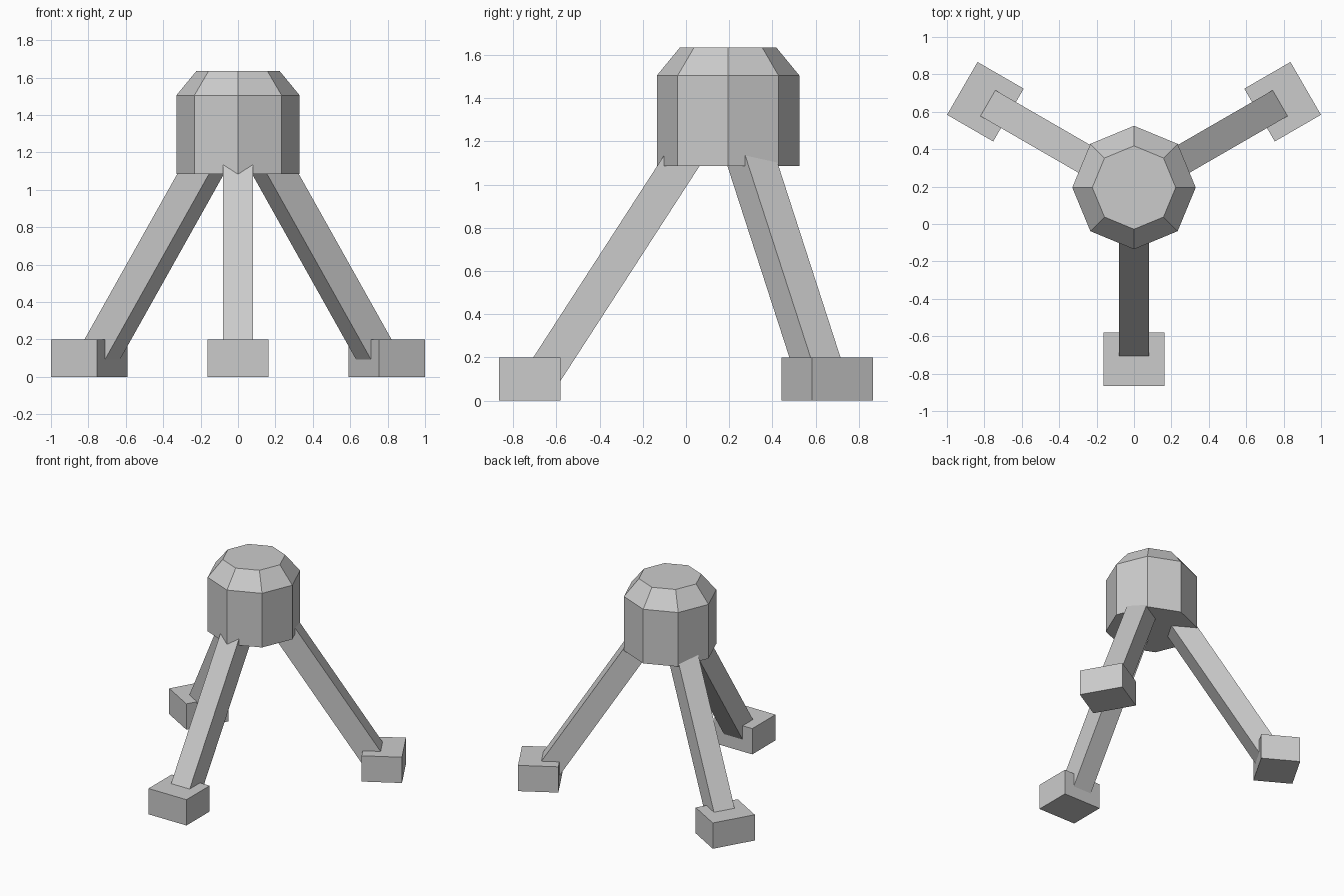
import bpy, bmesh, math
from mathutils import Matrix, Vector

if "Cube" in bpy.data.objects:
    bpy.data.objects.remove(bpy.data.objects["Cube"])

CENTRE = Vector((0, 0.195, 0))


def finish(name, bm, angle=0.0):
    bm.transform(Matrix.Translation(CENTRE) @ Matrix.Rotation(angle, 4, 'Z'))
    bmesh.ops.recalc_face_normals(bm, faces=bm.faces)
    mesh = bpy.data.meshes.new(name)
    bm.to_mesh(mesh)
    bm.free()
    obj = bpy.data.objects.new(name, mesh)
    bpy.context.collection.objects.link(obj)
    return obj


def prism(name, profile, half_width, angle):
    """Extrude a (distance from centre, z) profile sideways, facing the front."""
    bm = bmesh.new()
    sides = [[bm.verts.new((x, -r, z)) for r, z in profile]
             for x in (-half_width, half_width)]
    for ring in sides:
        bm.faces.new(ring)
    n = len(profile)
    for i in range(n):
        j = (i + 1) % n
        bm.faces.new((sides[0][i], sides[0][j], sides[1][j], sides[1][i]))
    return finish(name, bm, angle)


# Octagonal head with chamfered top
bm = bmesh.new()
rings = []
for radius, z in ((0.33, 1.085), (0.33, 1.505), (0.223, 1.635)):
    rings.append([bm.verts.new((radius * math.cos(i * math.pi / 4),
                                radius * math.sin(i * math.pi / 4), z))
                  for i in range(8)])
bm.faces.new(rings[0])
bm.faces.new(rings[-1])
for low, high in zip(rings, rings[1:]):
    for i in range(8):
        j = (i + 1) % 8
        bm.faces.new((low[i], low[j], high[j], high[i]))
finish("head", bm)

# Three splayed legs, each on a block foot
SLOPE = 1.545
leg = [(0.902 + (0.2 - z) / SLOPE, z) for z in (0.03, 1.25)]
leg += [(0.775 + (0.093 - z) / SLOPE, z) for z in (1.25, 0.03)]
foot = [(0.775, 0), (1.06, 0), (1.06, 0.2), (0.775, 0.2)]
for k, side in enumerate(("front", "right", "left")):
    angle = k * math.tau / 3
    prism(side + "_leg", leg, 0.08, angle)
    prism(side + "_foot", foot, 0.163, angle)
